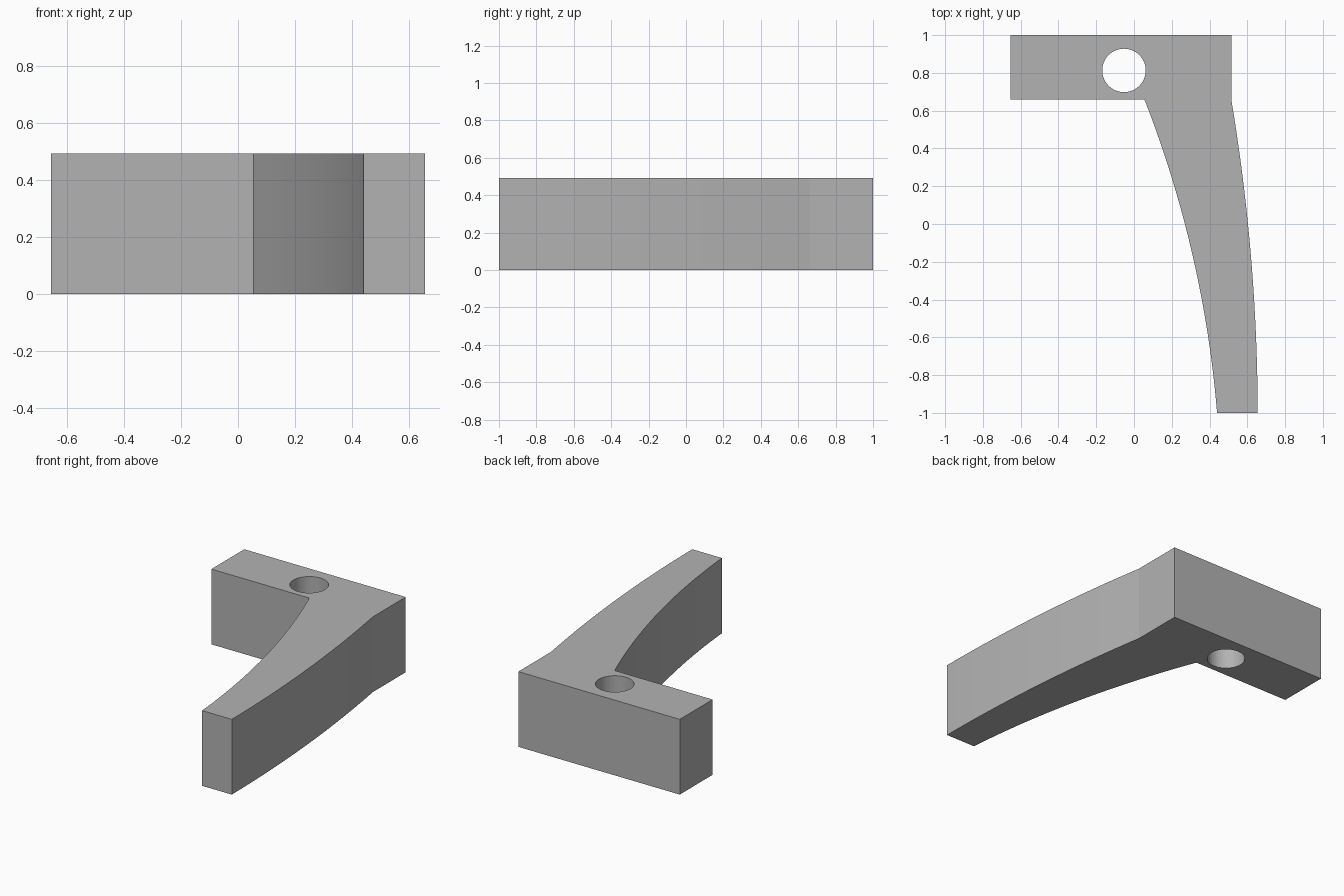
import bpy
import bmesh
import math
from mathutils import Vector

cube = bpy.data.objects.get("Cube")
if cube:
    bpy.data.objects.remove(cube, do_unlink=True)

HEIGHT = 0.493
STEPS = 20


def arc(start, end, sagitta):
    """Circular arc bulging towards the left of the start-to-end direction."""
    a, b = Vector(start), Vector(end)
    chord = b - a
    normal = Vector((-chord.y, chord.x)).normalized()
    radius = (chord.length ** 2 / 4 + sagitta ** 2) / (2 * sagitta)
    centre = (a + b) / 2 + normal * (sagitta - radius)
    half = math.asin(chord.length / 2 / radius)
    along = chord.normalized()
    angles = [half * (2 * i / STEPS - 1) for i in range(STEPS + 1)]
    return [centre + radius * (along * math.sin(t) + normal * math.cos(t)) for t in angles]


def add_loop(bm, points):
    verts = [bm.verts.new((p[0], p[1], 0)) for p in points]
    return [bm.edges.new((v, verts[i - 1])) for i, v in enumerate(verts)]


# Outline: square mounting block running into a curved, tapering arm
outer_curve = arc((0.515, 0.66), (0.655, -1), 0.034)
inner_curve = arc((0.055, 0.66), (0.44, -1), 0.062)
outline = [(-0.655, 0.66), (-0.655, 1), (0.515, 1)] + outer_curve + inner_curve[::-1]

# Round bolt hole through the block
hole = [(-0.053 + 0.115 * math.cos(a), 0.813 + 0.115 * math.sin(a))
        for a in (math.tau * i / 48 for i in range(48))]

bm = bmesh.new()
edges = add_loop(bm, outline) + add_loop(bm, hole)
bmesh.ops.triangle_fill(bm, use_beauty=True, edges=edges, normal=(0, 0, 1))
top = bmesh.ops.extrude_face_region(bm, geom=bm.faces[:], use_keep_orig=True)
bmesh.ops.translate(bm, vec=(0, 0, HEIGHT),
                    verts=[g for g in top["geom"] if isinstance(g, bmesh.types.BMVert)])
bmesh.ops.recalc_face_normals(bm, faces=bm.faces[:])

mesh = bpy.data.meshes.new("bracket_arm")
bm.to_mesh(mesh)
bm.free()
bracket = bpy.data.objects.new("bracket_arm", mesh)
bpy.context.collection.objects.link(bracket)

# Plain grey finish
grey = bpy.data.materials.new("plain_grey")
grey.use_nodes = True
colour = (0.45, 0.45, 0.45, 1)
grey.diffuse_color = colour
grey.node_tree.nodes["Principled BSDF"].inputs["Base Color"].default_value = colour
mesh.materials.append(grey)
